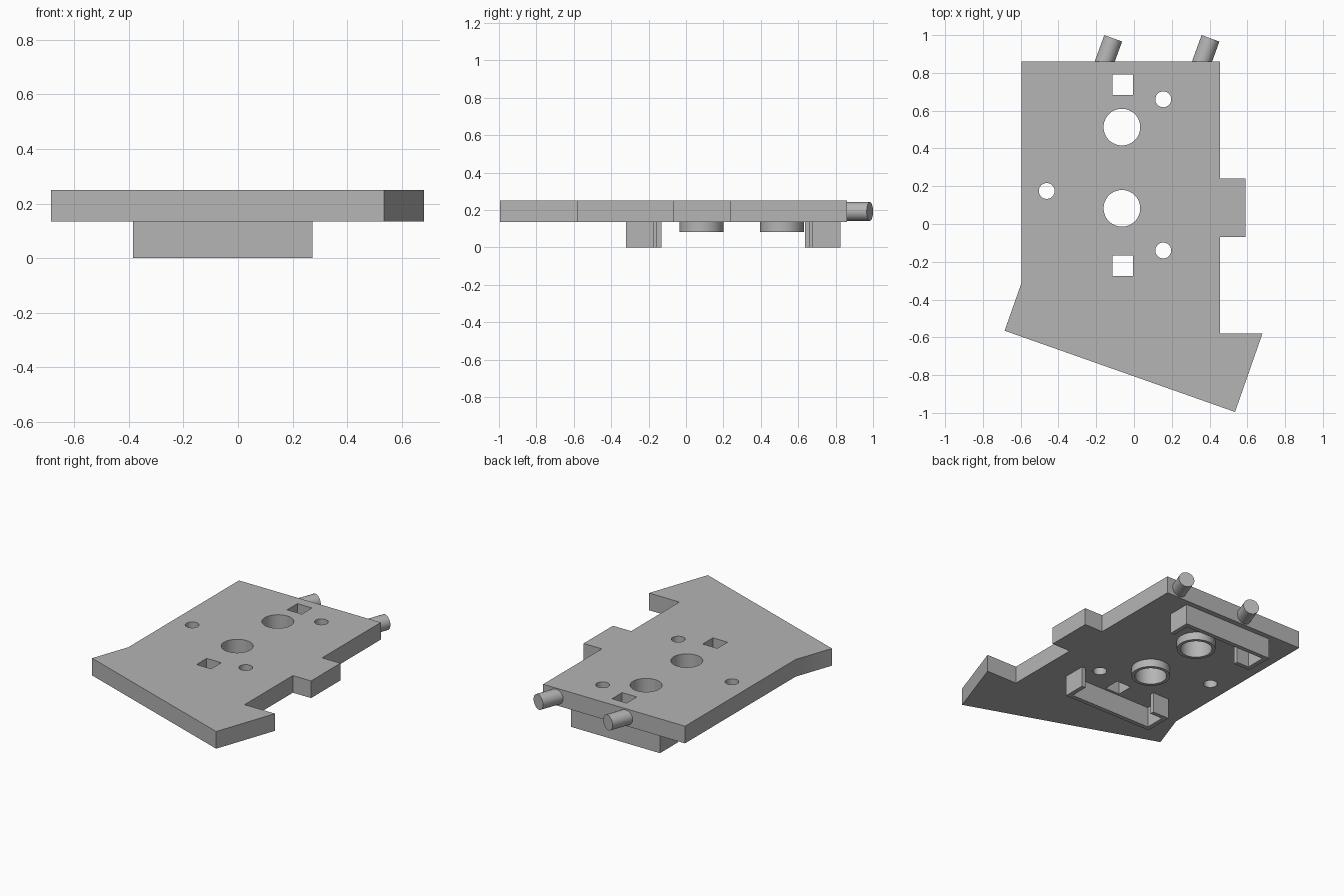
import bpy, bmesh, math
from mathutils import Vector, Matrix

if "Cube" in bpy.data.objects:
    bpy.data.objects.remove(bpy.data.objects["Cube"])

grey = bpy.data.materials.new("plain grey")
grey.diffuse_color = (0.46, 0.46, 0.46, 1)
grey.use_nodes = True
grey.node_tree.nodes["Principled BSDF"].inputs["Base Color"].default_value = grey.diffuse_color

BOTTOM, TOP = 0.135, 0.25
CX = -0.06                      # centre line of the bores and slots


def finish(name, bm):
    bmesh.ops.recalc_face_normals(bm, faces=bm.faces)
    me = bpy.data.meshes.new(name)
    bm.to_mesh(me)
    bm.free()
    me.materials.append(grey)
    ob = bpy.data.objects.new(name, me)
    bpy.context.collection.objects.link(ob)
    return ob


def extrude(name, outline, z0, z1):
    bm = bmesh.new()
    face = bm.faces.new([bm.verts.new((x, y, z0)) for x, y in outline])
    up = bmesh.ops.extrude_face_region(bm, geom=[face])["geom"]
    bmesh.ops.translate(bm, vec=(0, 0, z1 - z0),
                        verts=[v for v in up if isinstance(v, bmesh.types.BMVert)])
    return finish(name, bm)


def circle(x, y, r, n=48):
    return [(x + r * math.cos(2 * math.pi * i / n),
             y + r * math.sin(2 * math.pi * i / n)) for i in range(n)]


def square(x, y, h):
    return [(x - h, y - h), (x + h, y - h), (x + h, y + h), (x - h, y + h)]


def cut(target, outline):
    cutter = extrude("cutter", outline, -0.1, 0.5)
    mod = target.modifiers.new("hole", 'BOOLEAN')
    mod.operation, mod.solver, mod.object = 'DIFFERENCE', 'EXACT', cutter
    bpy.context.view_layer.objects.active = target
    bpy.ops.object.modifier_apply(modifier=mod.name)
    bpy.data.objects.remove(cutter)


def smooth(ob):
    bpy.ops.object.select_all(action='DESELECT')
    ob.select_set(True)
    bpy.context.view_layer.objects.active = ob
    bpy.ops.object.shade_smooth_by_angle(angle=math.radians(30))


# Base plate with side tab and slanted front
plate = extrude("base_plate", [
    (-0.595, 0.86), (-0.595, -0.31), (-0.685, -0.565), (0.535, -0.995),
    (0.68, -0.58), (0.455, -0.58), (0.455, -0.07), (0.59, -0.07),
    (0.59, 0.24), (0.455, 0.24), (0.455, 0.86)], BOTTOM, TOP)

# Bores, small holes and square slots
bores = [(CX - 0.004, 0.083), (CX - 0.004, 0.513)]
for x, y in bores:
    cut(plate, circle(x, y, 0.097))
for x, y in [(-0.462, 0.175), (0.155, 0.66), (0.155, -0.14)]:
    cut(plate, circle(x, y, 0.042))
for y in (-0.222, 0.737):
    cut(plate, square(CX, y, 0.054))
smooth(plate)

# Collars under the bores
for i, (x, y) in enumerate(bores):
    collar = extrude(f"collar_{i + 1}", circle(x, y, 0.118), 0.083, BOTTOM)
    cut(collar, circle(x, y, 0.097))
    smooth(collar)

# Hooked brackets under the plate, mirrored front to back
T = 0.029
for name, y0, s in (("front_bracket", -0.322, 1), ("back_bracket", 0.825, -1)):
    L, R = -0.385, 0.272
    shape = [(L, 0), (R, 0), (R, 0.152), (R - T, 0.152), (R - T, T), (L + T, T),
             (L + T, 0.163), (L + 0.12, 0.163), (L + 0.12, 0.19), (L, 0.19)]
    extrude(name, [(x, y0 + s * y) for x, y in shape], 0, BOTTOM)

# Slanted pins at the back edge
aim = Vector((math.sin(math.radians(20)), math.cos(math.radians(20)), 0))
for i, x in enumerate((-0.11, 0.405)):
    bm = bmesh.new()
    centre = Vector((x, 0.983, 0.192)) - aim * 0.12
    bmesh.ops.create_cone(bm, cap_ends=True, segments=32, radius1=0.05, radius2=0.05,
                          depth=0.24, matrix=Matrix.Translation(centre)
                          @ aim.to_track_quat('Z', 'Y').to_matrix().to_4x4())
    smooth(finish(f"pin_{i + 1}", bm))
